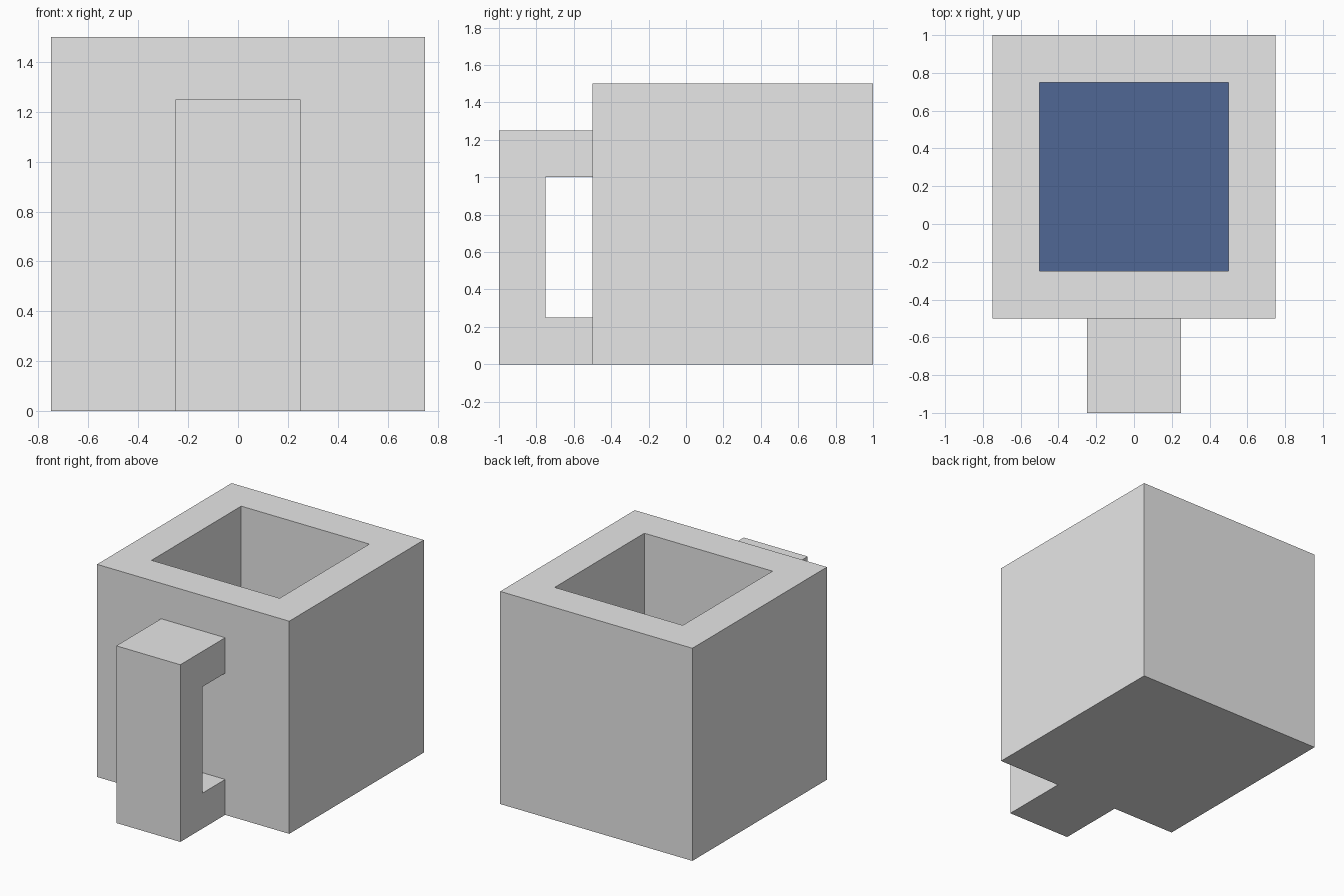
import bpy, bmesh
from mathutils import Vector

if "Cube" in bpy.data.objects:
    bpy.data.objects.remove(bpy.data.objects["Cube"])


def material(name, rgb):
    m = bpy.data.materials.new(name)
    m.diffuse_color = (*rgb, 1)
    m.use_nodes = True
    m.node_tree.nodes["Principled BSDF"].inputs["Base Color"].default_value = m.diffuse_color
    return m


def finish(name, bm, mat):
    bmesh.ops.recalc_face_normals(bm, faces=bm.faces)
    mesh = bpy.data.meshes.new(name)
    bm.to_mesh(mesh)
    bm.free()
    mesh.materials.append(mat)
    obj = bpy.data.objects.new(name, mesh)
    bpy.context.collection.objects.link(obj)
    return obj


def box(lo, hi):
    bm = bmesh.new()
    bmesh.ops.create_cube(bm, size=1)
    lo, hi = Vector(lo), Vector(hi)
    for v in bm.verts:
        v.co = (lo + hi) / 2 + v.co * (hi - lo)
    return bm


grey = material("light grey", (0.8, 0.8, 0.8))
blue = material("dark blue", (0.08, 0.135, 0.3))

WALL = 0.25

# Cup body: a box whose top is inset for the rim, then sunk for the cavity
bm = box((-0.75, -0.5, 0), (0.75, 1, 1.5))
top = max(bm.faces, key=lambda f: f.calc_center_median().z)
bmesh.ops.inset_region(bm, faces=[top], thickness=WALL, use_even_offset=True)
sunk = bmesh.ops.extrude_discrete_faces(bm, faces=[top])["faces"][0]
for v in sunk.verts:
    v.co.z = WALL
finish("cup_body", bm, grey)

# Liquid filling the lower part of the cavity
finish("liquid", box((-0.5, -0.25, WALL), (0.5, 0.75, 0.75)), blue)

# Handle: C-shaped side profile (y, z) extruded across x
profile = [(-0.5, 0), (-1, 0), (-1, 1.25), (-0.5, 1.25),
           (-0.5, 1), (-0.75, 1), (-0.75, 0.25), (-0.5, 0.25)]
bm = bmesh.new()
side = bm.faces.new([bm.verts.new((-0.25, y, z)) for y, z in profile])
ext = bmesh.ops.extrude_face_region(bm, geom=[side])["geom"]
bmesh.ops.translate(bm, vec=(0.5, 0, 0),
                    verts=[g for g in ext if isinstance(g, bmesh.types.BMVert)])
finish("handle", bm, grey)
